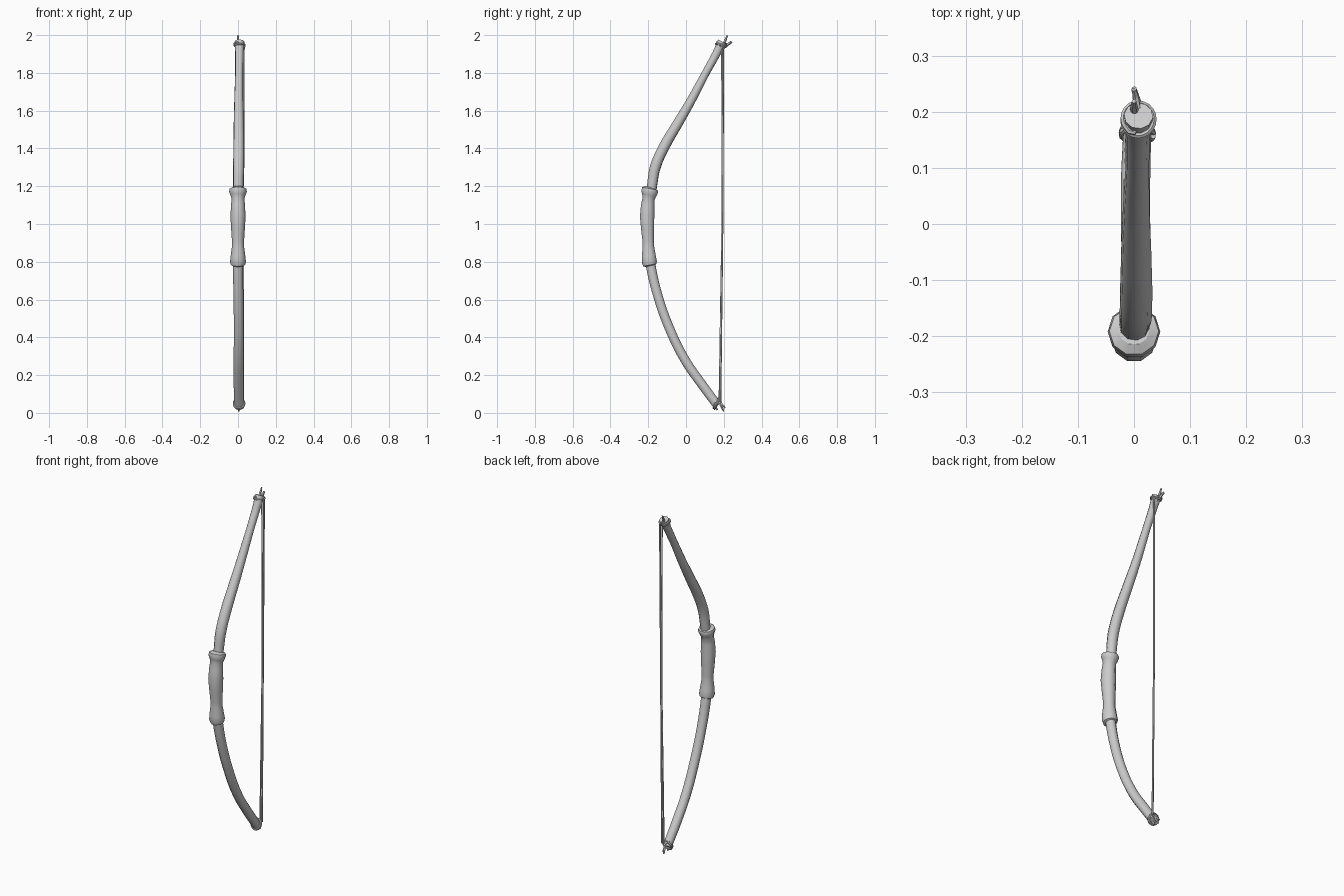
import bpy, math
from mathutils import Vector


def tube(name, pts, kind='BEZIER', sides=3, res=4):
    """Sweep a round section along (x, y, z, radius) points."""
    cu = bpy.data.curves.new(name, 'CURVE')
    cu.dimensions = '3D'
    cu.bevel_depth = 1.0
    cu.bevel_resolution = sides
    cu.use_fill_caps = True
    cu.resolution_u = res
    sp = cu.splines.new(kind)
    arr = sp.bezier_points if kind == 'BEZIER' else sp.points
    arr.add(len(pts) - 1)
    for p, (x, y, z, r) in zip(arr, pts):
        if kind == 'BEZIER':
            p.co = (x, y, z)
            p.handle_left_type = p.handle_right_type = 'AUTO'
        else:
            p.co = (x, y, z, 1)
        p.radius = r
    ob = bpy.data.objects.new(name, cu)
    bpy.context.collection.objects.link(ob)
    bpy.ops.object.select_all(action='DESELECT')
    ob.select_set(True)
    bpy.context.view_layer.objects.active = ob
    bpy.ops.object.convert(target='MESH')
    bpy.ops.object.shade_smooth_by_angle(angle=math.radians(50))
    return ob


# Limbs
tube("upper_limb", [
    (0, -0.187, 1.15, 0.027), (0.001, -0.18, 1.20, 0.027),
    (0.003, -0.163, 1.30, 0.029), (0.004, -0.115, 1.41, 0.029),
    (0.004, -0.045, 1.53, 0.027), (0.004, 0.025, 1.65, 0.024),
    (0.006, 0.105, 1.80, 0.021), (0.007, 0.16, 1.90, 0.022),
    (0.008, 0.193, 1.965, 0.026)])
tube("lower_limb", [
    (0, -0.195, 0.83, 0.027), (0, -0.187, 0.78, 0.027),
    (0.002, -0.152, 0.63, 0.026), (0.004, -0.093, 0.46, 0.026),
    (0.003, -0.005, 0.28, 0.026), (0.003, 0.085, 0.15, 0.026),
    (0.006, 0.166, 0.04, 0.025)])

# Grip with flared collars
tube("grip", [
    (0, -0.190, 0.778, 0.026), (0, -0.191, 0.783, 0.038),
    (0, -0.194, 0.80, 0.042), (0, -0.197, 0.83, 0.039),
    (0, -0.199, 0.88, 0.032), (0, -0.200, 0.91, 0.032),
    (0, -0.203, 0.97, 0.036), (0, -0.206, 1.04, 0.040),
    (0, -0.203, 1.10, 0.037), (0, -0.198, 1.135, 0.034),
    (0, -0.194, 1.155, 0.041), (0, -0.192, 1.172, 0.047),
    (0, -0.191, 1.187, 0.044), (0, -0.189, 1.193, 0.028)], 'POLY')

# String: two nearly touching strands
tube("string_strand_a", [(0.031, 0.197, 1.945, 0.005), (0.027, 0.193, 1.0, 0.005),
                         (0.028, 0.182, 0.06, 0.005)], 'POLY', 1)
tube("string_strand_b", [(0.022, 0.190, 1.945, 0.004), (0.024, 0.191, 1.0, 0.004),
                         (0.020, 0.176, 0.06, 0.004)], 'POLY', 1)


# String wound round each tip, finishing in a loose end
def wrap(name, centre, axis, r, turns, drift, tail):
    a = Vector(axis).normalized()
    u = Vector((1, 0, 0))
    v = a.cross(u)
    n = int(turns * 10)
    pts = []
    for i in range(n + 1):
        t = 2 * math.pi * i / 10
        p = Vector(centre) + r * (u * math.cos(t) + v * math.sin(t)) \
            + a * (drift * i / n + 0.008 * math.sin(t))
        pts.append((*p, 0.0055))
    pts += tail
    tube(name, pts, 'BEZIER', 1, 2)


wrap("upper_wrap", (0.008, 0.182, 1.942), (0, 0.48, 0.87), 0.027, 1.75, 0.015,
     [(0.004, 0.222, 1.953, 0.006), (0, 0.240, 1.966, 0.005)])
wrap("lower_wrap", (0.006, 0.157, 0.053), (0, 0.76, -0.65), 0.028, 1.75, 0.012,
     [(0.006, 0.190, 0.045, 0.006), (0.004, 0.208, 0.026, 0.005)])

# Tapered prongs at the tips
for name, a, b, c in [
        ("upper_prong", (0.002, 0.196, 1.945), (0, 0.208, 1.972), (0, 0.219, 1.999)),
        ("upper_spur", (0.012, 0.195, 1.93), (0.005, 0.220, 1.948), (0, 0.243, 1.962)),
        ("lower_prong", (0.004, 0.150, 0.05), (0.004, 0.158, 0.03), (0.002, 0.166, 0.015)),
        ("lower_spur", (0.008, 0.178, 0.06), (0.008, 0.188, 0.033), (0.004, 0.200, 0.008))]:
    tube(name, [(*a, 0.008), (*b, 0.007), (*c, 0.004)], 'BEZIER', 1, 2)
